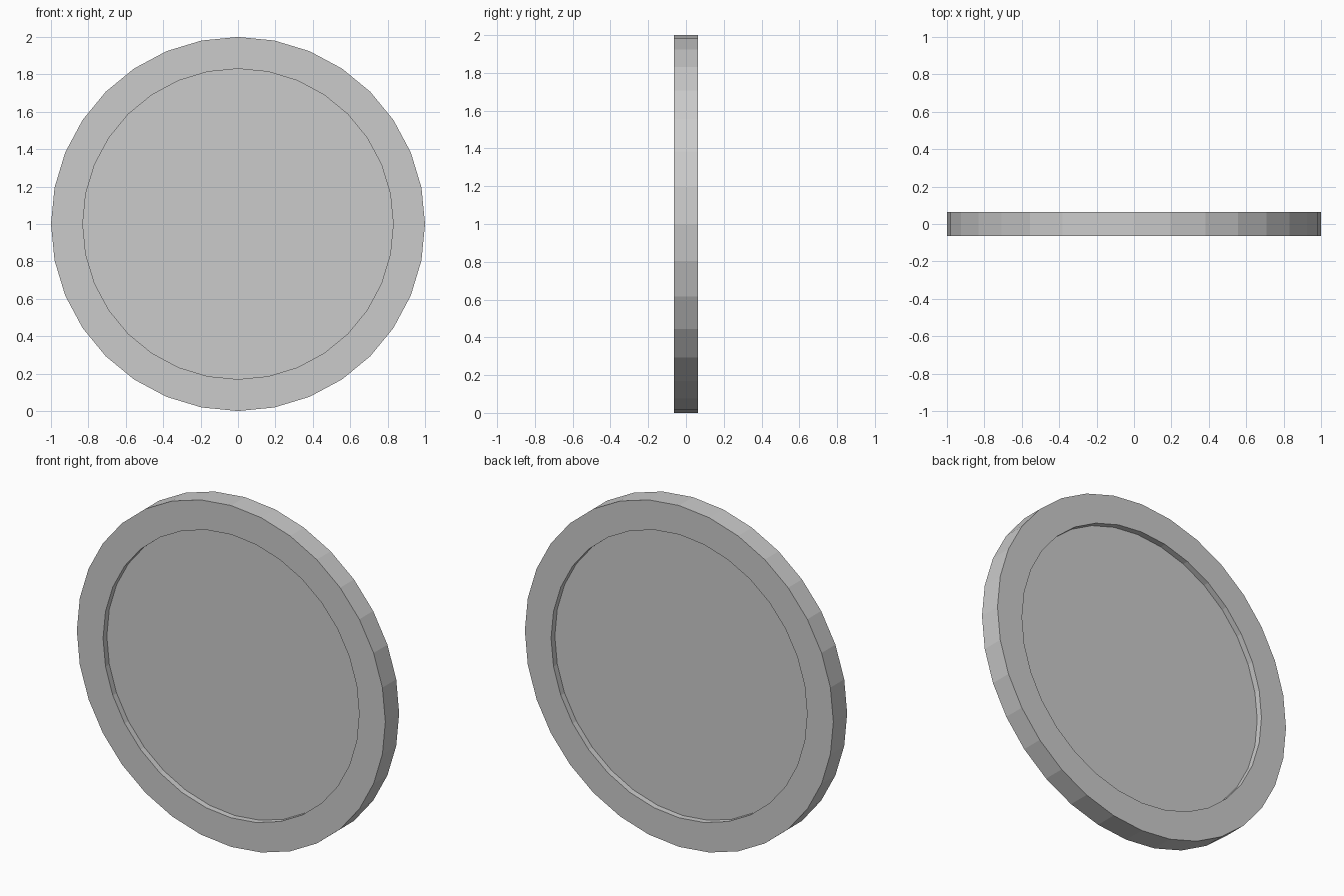
import bpy, bmesh
from math import pi, cos
from mathutils import Matrix

if "Cube" in bpy.data.objects:
    bpy.data.objects.remove(bpy.data.objects["Cube"])

SIDES = 32
RADIUS, INNER_RADIUS = 1.0, 0.83
THICKNESS, RECESS = 0.128, 0.035

# Disc standing on its edge, caps facing front and back
bm = bmesh.new()
bmesh.ops.create_cone(
    bm, cap_ends=True, cap_tris=False, segments=SIDES,
    radius1=RADIUS, radius2=RADIUS, depth=THICKNESS,
    matrix=Matrix.Translation((0, 0, RADIUS)) @ Matrix.Rotation(pi / 2, 4, 'X'))
bm.normal_update()

# Raised rim: inset each cap and push the middle inwards with straight walls
for cap in [f for f in bm.faces if len(f.verts) == SIDES]:
    inward = -cap.normal * RECESS
    bmesh.ops.inset_region(bm, faces=[cap], use_even_offset=True,
                           thickness=(RADIUS - INNER_RADIUS) * cos(pi / SIDES))
    floor = bmesh.ops.extrude_discrete_faces(bm, faces=[cap])["faces"][0]
    bmesh.ops.translate(bm, verts=floor.verts, vec=inward)

bmesh.ops.recalc_face_normals(bm, faces=bm.faces)
mesh = bpy.data.meshes.new("coin")
bm.to_mesh(mesh)
bm.free()
bpy.context.collection.objects.link(bpy.data.objects.new("coin", mesh))
